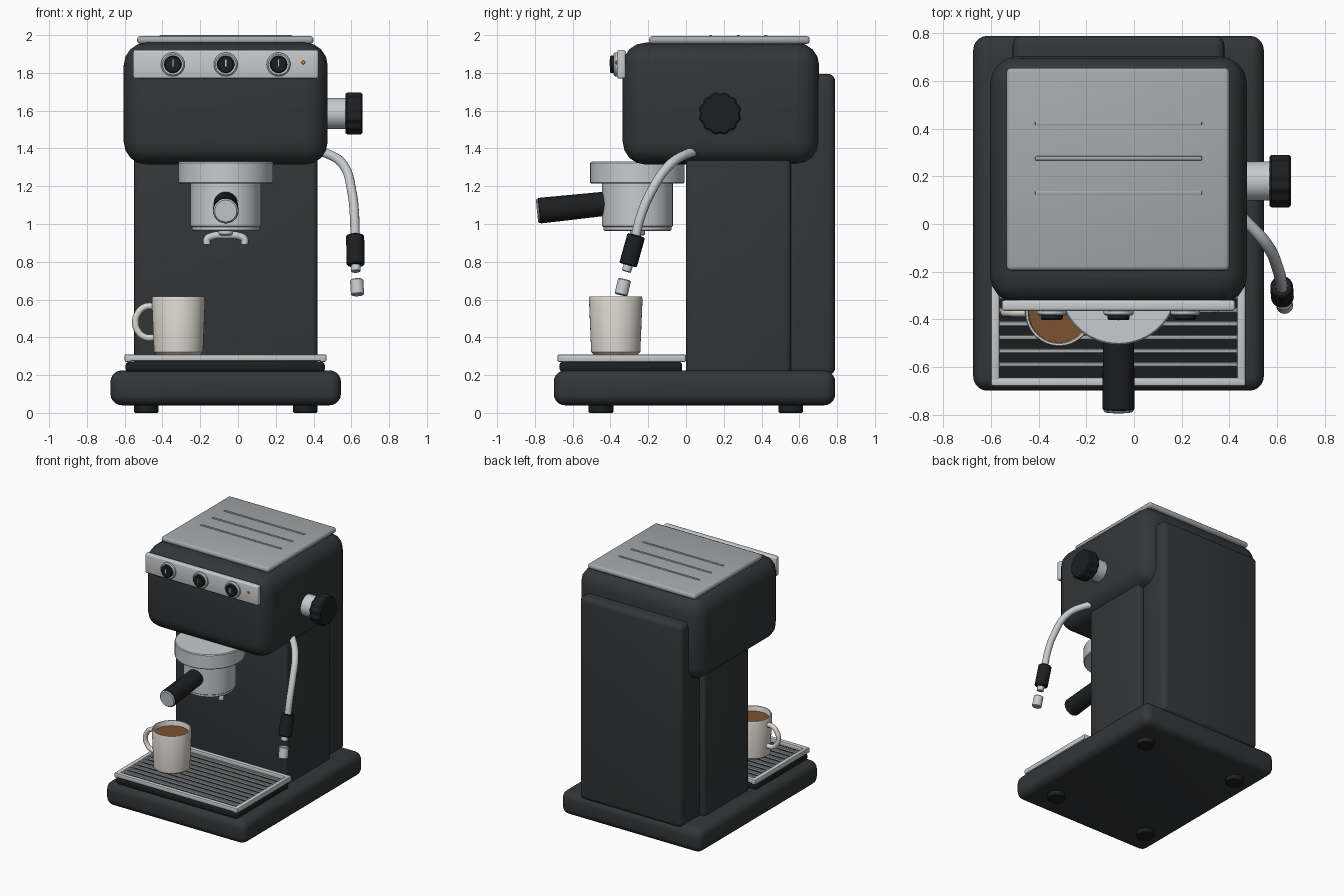
import bpy, bmesh, math
from mathutils import Vector

if "Cube" in bpy.data.objects:
    bpy.data.objects.remove(bpy.data.objects["Cube"])

CX = -0.065  # centre line of the machine body


def mat(name, r, g, b):
    m = bpy.data.materials.new(name)
    m.diffuse_color = (r, g, b, 1)
    m.use_nodes = True
    m.node_tree.nodes["Principled BSDF"].inputs["Base Color"].default_value = m.diffuse_color
    return m


BODY = mat("dark_body", 0.033, 0.036, 0.038)
BLACK = mat("black_plastic", 0.012, 0.013, 0.014)
CHROME = mat("chrome", 0.58, 0.6, 0.62)
STEEL = mat("brushed_steel", 0.38, 0.4, 0.41)
CREAM = mat("cream_ceramic", 0.72, 0.68, 0.62)
COFFEE = mat("coffee", 0.2, 0.085, 0.03)
ORANGE = mat("orange_lamp", 0.9, 0.3, 0.05)


def finish(name, bm, m, smooth=True):
    bmesh.ops.recalc_face_normals(bm, faces=bm.faces)
    me = bpy.data.meshes.new(name)
    bm.to_mesh(me)
    bm.free()
    ob = bpy.data.objects.new(name, me)
    bpy.context.collection.objects.link(ob)
    me.materials.append(m)
    if smooth:
        bpy.ops.object.select_all(action='DESELECT')
        ob.select_set(True)
        bpy.context.view_layer.objects.active = ob
        bpy.ops.object.shade_smooth_by_angle(angle=math.radians(35))
    return ob


def box(name, x, y, z, m, bevel=0.0, seg=4):
    """Rounded box from (min, max) ranges."""
    bm = bmesh.new()
    bmesh.ops.create_cube(bm, size=1)
    for v in bm.verts:
        v.co = [r[0] + (c + 0.5) * (r[1] - r[0]) for c, r in zip(v.co, (x, y, z))]
    if bevel:
        bmesh.ops.bevel(bm, geom=bm.edges[:], offset=bevel, segments=seg,
                        profile=0.5, affect='EDGES')
    return finish(name, bm, m)


def lathe(name, start, direction, profile, m, n=48, ribs=0, depth=0.0):
    """Spin (radius, height) points around an axis; ribs give a fluted rim."""
    rot = Vector((0, 0, 1)).rotation_difference(Vector(direction))
    bm = bmesh.new()
    rings = []
    for r, h in profile:
        ring = []
        for i in range(n):
            a = 2 * math.pi * i / n
            k = r * (1 - depth * (0.5 + 0.5 * math.cos(ribs * a))) if ribs else r
            ring.append(bm.verts.new(Vector(start) + rot @ Vector(
                (k * math.cos(a), k * math.sin(a), h))))
        rings.append(ring)
    for a, b in zip(rings, rings[1:]):
        for i in range(n):
            bm.faces.new((a[i], a[(i + 1) % n], b[(i + 1) % n], b[i]))
    bm.faces.new(rings[0])
    bm.faces.new(rings[-1])
    return finish(name, bm, m)


def rod(name, a, b, r, m, bevel=0.006, n=32, r2=None):
    """Cylinder between two points with softened ends."""
    d = Vector(b) - Vector(a)
    h, r2 = d.length, r2 or r
    return lathe(name, a, d, [(r - bevel, 0), (r, bevel), (r2, h - bevel), (r2 - bevel, h)], m, n)


def tube(name, pts, r, m):
    """Smooth pipe through points."""
    cu = bpy.data.curves.new(name, 'CURVE')
    cu.dimensions = '3D'
    cu.bevel_depth, cu.bevel_resolution, cu.resolution_u = r, 4, 10
    cu.use_fill_caps = True
    sp = cu.splines.new('BEZIER')
    sp.bezier_points.add(len(pts) - 1)
    for p, c in zip(sp.bezier_points, pts):
        p.co = c
        p.handle_left_type = p.handle_right_type = 'AUTO'
    ob = bpy.data.objects.new(name, cu)
    bpy.context.collection.objects.link(ob)
    cu.materials.append(m)
    return ob


# Base and feet
box("base", (-0.675, 0.545), (-0.70, 0.79), (0.04, 0.225), BODY, 0.06, 5)
for i, x in enumerate((-0.485, 0.355)):
    for j, y in enumerate((-0.45, 0.555)):
        rod(f"foot_{i}{j}", (x, y, 0), (x, y, 0.06), 0.065, BLACK)

# Column, water tank, head
box("column", (-0.55, 0.42), (0.0, 0.555), (0.2, 1.45), BODY, 0.025, 3)
box("water_tank", (-0.51, 0.38), (0.53, 0.79), (0.2, 1.795), BODY, 0.04, 4)
box("head", (-0.605, 0.475), (-0.335, 0.705), (1.315, 1.96), BODY, 0.12, 4)

# Cup-warming plate with ribs
box("top_plate", (-0.535, 0.40), (-0.195, 0.655), (1.953, 1.995), STEEL, 0.018, 3)
for i in range(3):
    y = 0.13 + 0.146 * i
    box(f"plate_rib_{i}", (-0.415, 0.285), (y - 0.009, y + 0.009), (1.985, 2.0), STEEL, 0.004, 2)

# Drip tray: dark pan, bright rim and slats
box("tray_pan", (-0.595, 0.46), (-0.67, -0.02), (0.215, 0.272), BLACK, 0.02, 3)
for n, y in (("front", (-0.68, -0.645)), ("back", (-0.035, 0.0))):
    box(f"tray_rim_{n}", (-0.60, 0.468), y, (0.275, 0.31), CHROME, 0.008, 2)
for n, x in (("left", (-0.60, -0.565)), ("right", (0.433, 0.468))):
    box(f"tray_rim_{n}", x, (-0.68, 0.0), (0.27, 0.31), CHROME, 0.008, 2)
for i in range(10):
    y = -0.59 + 0.057 * i
    box(f"tray_slat_{i}", (-0.575, 0.445), (y - 0.011, y + 0.011), (0.28, 0.302), STEEL, 0.004, 1)

# Control panel with three dials and a lamp
box("control_panel", (-0.555, 0.425), (-0.365, -0.32), (1.77, 1.922), CHROME, 0.012, 3)
for i in range(3):
    x = CX + 0.28 * (i - 1)
    lathe(f"dial_ring_{i}", (x, -0.36, 1.845), (0, -1, 0),
          [(0.063, 0), (0.063, 0.017), (0.055, 0.025), (0.045, 0.02)], CHROME)
    rod(f"dial_{i}", (x, -0.365, 1.845), (x, -0.403, 1.845), 0.046, BLACK)
    box(f"dial_mark_{i}", (x - 0.003, x + 0.003), (-0.406, -0.398), (1.835, 1.87), CHROME)
rod("lamp", (0.345, -0.355, 1.855), (0.345, -0.372, 1.855), 0.01, ORANGE, 0.003, 16)

# Group head and filter holder
GY = -0.257
rod("group_collar", (CX, GY, 1.215), (CX, GY, 1.33), 0.25, CHROME, 0.006, 64)
rod("filter_basket", (CX, GY, 0.985), (CX, GY, 1.22), 0.187, CHROME, 0.004, 64)
rod("basket_lip", (CX, GY, 0.963), (CX, GY, 0.993), 0.18, CHROME, 0.006, 64)
rod("handle", (CX, -0.42, 1.108), (CX, -0.78, 1.07), 0.064, BLACK, 0.006, 32, 0.068)
rod("handle_cap", (CX, -0.77, 1.071), (CX, -0.789, 1.069), 0.064, CHROME)
tube("spout", [(CX + dx, GY, z) for dx, z in (
    (-0.1, 0.892), (-0.098, 0.92), (-0.07, 0.936), (0, 0.94),
    (0.07, 0.936), (0.098, 0.92), (0.1, 0.892))], 0.02, CHROME)
rod("spout_neck", (CX, GY, 0.94), (CX, GY, 0.975), 0.04, CHROME)

# Steam valve and fluted knob
rod("valve_stem", (0.44, 0.18, 1.585), (0.58, 0.18, 1.585), 0.082, CHROME, 0.004)
lathe("steam_knob", (0.568, 0.18, 1.585), (1, 0, 0),
      [(0.106, 0), (0.114, 0.01), (0.114, 0.082), (0.104, 0.092)], BLACK, 96, 12, 0.07)

# Steam wand
tube("steam_wand", [(0.41, 0.06, 1.385), (0.47, 0.01, 1.373), (0.56, -0.09, 1.31),
                    (0.603, -0.185, 1.17), (0.617, -0.24, 1.04), (0.62, -0.27, 0.92)], 0.025, CHROME)
rod("wand_grip", (0.62, -0.263, 0.94), (0.623, -0.307, 0.782), 0.048, BLACK)
rod("wand_neck", (0.622, -0.3, 0.80), (0.624, -0.316, 0.748), 0.025, CHROME, 0.003)
rod("wand_tip", (0.628, -0.325, 0.707), (0.633, -0.344, 0.624), 0.035, CHROME, 0.005)

# Mug, coffee and handle
MX, MY = -0.315, -0.372
lathe("mug", (MX, MY, 0.31), (0, 0, 1),
      [(0.118, 0), (0.13, 0.012), (0.142, 0.295), (0.138, 0.306), (0.13, 0.306),
       (0.126, 0.295), (0.118, 0.03)], CREAM, 64)
rod("coffee", (MX, MY, 0.54), (MX, MY, 0.578), 0.1265, COFFEE, 0.001, 64)
tube("mug_handle", [(MX - 0.125, MY, 0.565), (MX - 0.18, MY, 0.56), (MX - 0.216, MY, 0.525),
                    (MX - 0.228, MY, 0.48), (MX - 0.216, MY, 0.435),
                    (MX - 0.18, MY, 0.402), (MX - 0.12, MY, 0.398)], 0.018, CREAM)
